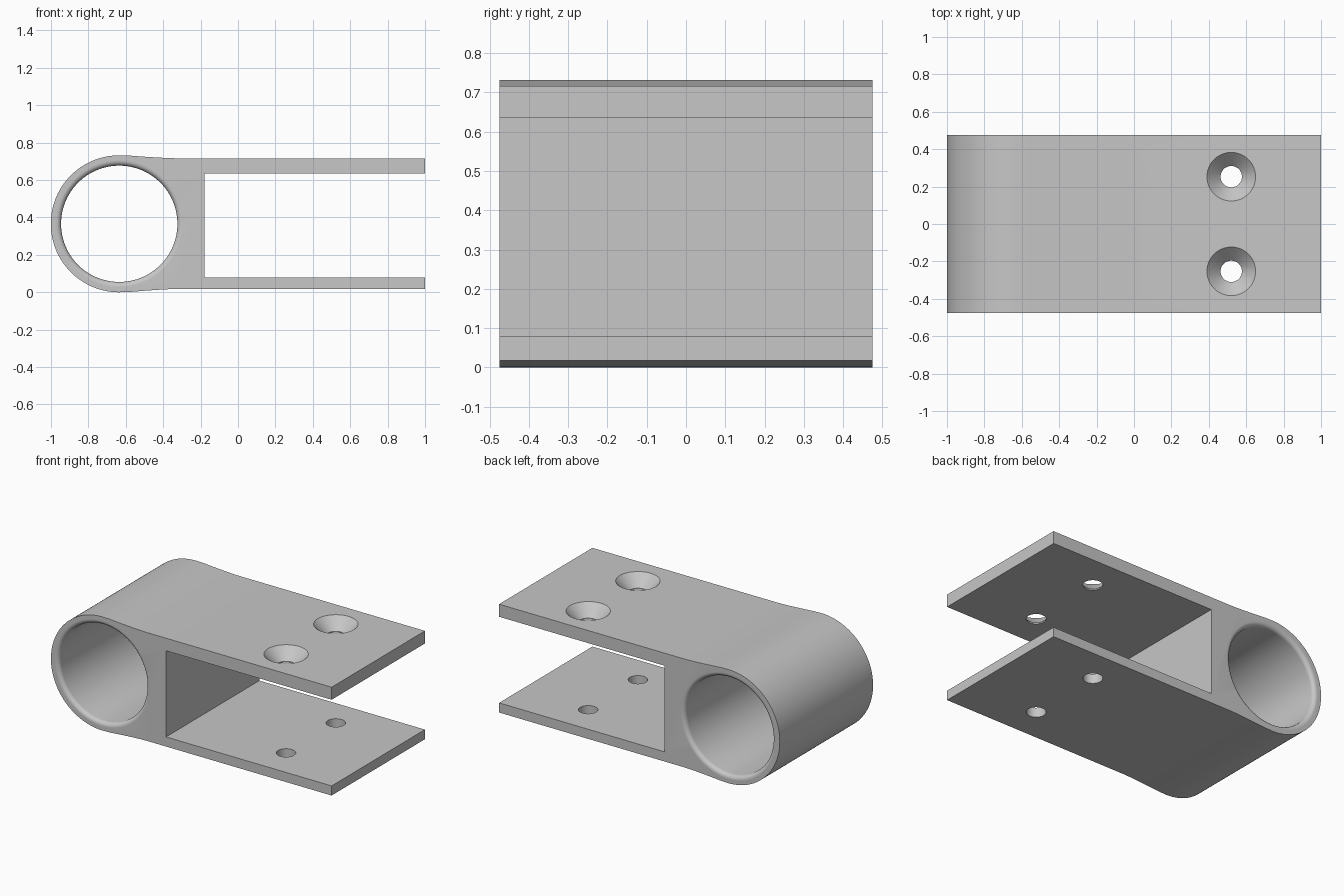
import bpy
import bmesh
from math import sin, cos, pi, radians
from mathutils import Matrix

default = bpy.data.objects.get("Cube")
if default:
    bpy.data.objects.remove(default, do_unlink=True)

HALF = 0.475                 # half depth of the bracket
CX, CZ, R = -0.635, 0.366, 0.366   # clamp ring centre and outer radius
BORE, ROUND = 0.311, 0.027   # bore radius and its rounded rim

grey = bpy.data.materials.new("light grey")
grey.use_nodes = True
grey.diffuse_color = (0.57, 0.57, 0.57, 1)
grey.node_tree.nodes["Principled BSDF"].inputs["Base Color"].default_value = (0.57, 0.57, 0.57, 1)


def make_object(name, bm):
    bmesh.ops.recalc_face_normals(bm, faces=bm.faces)
    mesh = bpy.data.meshes.new(name)
    bm.to_mesh(mesh)
    bm.free()
    mesh.materials.append(grey)
    obj = bpy.data.objects.new(name, mesh)
    bpy.context.collection.objects.link(obj)
    return obj


def lathe(name, profile, matrix, sides):
    """Closed solid from (radius, height) pairs turned around local z."""
    bm = bmesh.new()
    rings = [[bm.verts.new((r * cos(2 * pi * i / sides), r * sin(2 * pi * i / sides), h))
              for i in range(sides)] for r, h in profile]
    for a, b in zip(rings, rings[1:]):
        for i in range(sides):
            j = (i + 1) % sides
            bm.faces.new((a[i], a[j], b[j], b[i]))
    bm.faces.new(rings[0])
    bm.faces.new(rings[-1])
    bm.transform(matrix)
    return make_object(name, bm)


# Side outline: round nose, gentle blend into two flat arms, open slot
def blend(z_ring, z_arm, steps=8):
    """Concave ease from the ring's crown down to the flat arm."""
    start, end = -0.585, -0.32
    return [(start + (end - start) * i / steps,
             z_arm + (z_ring - z_arm) * (1 - i / steps) ** 1.4) for i in range(steps + 1)]


nose = [(CX + R * cos(a), CZ + R * sin(a))
        for a in (radians(86 + 188 * i / 72) for i in range(73))]
top_blend = blend(nose[0][1], 0.716)
bottom_blend = blend(nose[-1][1], 0.018)
slot = [(1, 0.018), (1, 0.08), (-0.18, 0.08), (-0.18, 0.635), (1, 0.635), (1, 0.716)]
outline = nose + bottom_blend + slot + top_blend[::-1]

bm = bmesh.new()
face = bm.faces.new([bm.verts.new((x, -HALF, z)) for x, z in outline])
grown = bmesh.ops.extrude_face_region(bm, geom=[face])["geom"]
bmesh.ops.translate(bm, vec=(0, 2 * HALF, 0),
                    verts=[v for v in grown if isinstance(v, bmesh.types.BMVert)])
bmesh.ops.remove_doubles(bm, verts=bm.verts, dist=0.0005)
bracket = make_object("clamp_bracket", bm)

# Bore with rounded rims at both ends
rim = [(BORE + ROUND * (1 - cos(a)), HALF - ROUND + ROUND * sin(a))
       for a in (radians(90 * i / 8) for i in range(9))]
rim.append((rim[-1][0], HALF + 0.05))
bore_profile = [(r, -h) for r, h in reversed(rim)] + rim
cutters = [lathe("bore_cutter", bore_profile,
                 Matrix.Translation((CX, 0, CZ)) @ Matrix.Rotation(pi / 2, 4, "X"), 96)]

# Screw holes: through both arms, countersunk in the upper one
screw_profile = [(0.057, -0.1), (0.057, 0.643), (0.13, 0.716), (0.13, 0.8)]
for y in (-0.253, 0.253):
    cutters.append(lathe("screw_cutter", screw_profile, Matrix.Translation((0.52, y, 0)), 48))

for cutter in cutters:
    cut = bracket.modifiers.new(cutter.name, "BOOLEAN")
    cut.operation = "DIFFERENCE"
    cut.solver = "EXACT"
    cut.object = cutter

# Bake the cuts and drop the cutters
graph = bpy.context.evaluated_depsgraph_get()
baked = bpy.data.meshes.new_from_object(bracket.evaluated_get(graph))
bracket.modifiers.clear()
bracket.data = baked
baked.name = "clamp_bracket"
for cutter in cutters:
    bpy.data.objects.remove(cutter, do_unlink=True)

bpy.ops.object.select_all(action="DESELECT")
bracket.select_set(True)
bpy.context.view_layer.objects.active = bracket
bpy.ops.object.shade_smooth_by_angle(angle=radians(30))
